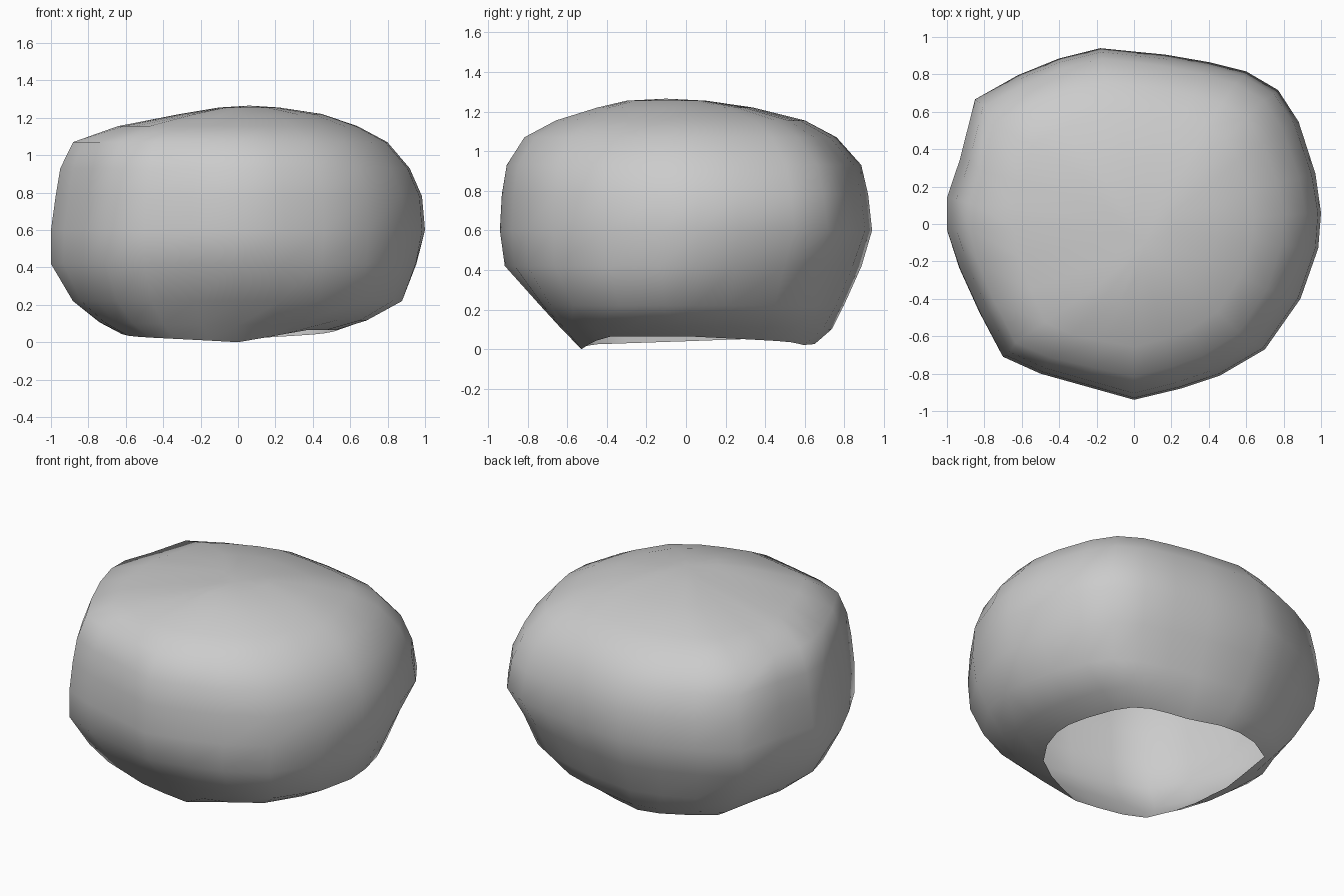
import bpy, bmesh, math

if "Cube" in bpy.data.objects:
    bpy.data.objects.remove(bpy.data.objects["Cube"])

# Plan outline at the widest height, counter-clockwise from +x
OUTLINE = [(1, .06), (.97, .27), (.88, .55), (.77, .72), (.60, .82), (.40, .87),
           (.17, .91), (-.18, .945), (-.40, .89), (-.62, .80), (-.85, .67),
           (-.93, .35), (-1, .14), (-1, -.03), (-.93, -.24), (-.82, -.48),
           (-.70, -.71), (-.50, -.80), (-.25, -.87), (0, -.94), (.25, -.88),
           (.46, -.81), (.70, -.67), (.89, -.40), (.985, -.13)]

# Height; left, right, front, back extents; fullness of the corners
# back right, back left, front left, front right
LEVELS = [(.00, .60, .53, .53, .62, (-.02, .13, .12, .00)),
          (.09, .73, .68, .62, .72, (-.02, .06, .10, .10)),
          (.22, .88, .87, .74, .80, (-.04, -.01, .05, .09)),
          (.42, 1.0, .96, .92, .89, (-.05, -.01, .01, .02)),
          (.60, 1.0, 1.0, .945, .94, (0, 0, 0, 0)),
          (.78, .975, .985, .935, .92, (-.01, 0, 0, 0)),
          (.93, .95, .92, .91, .885, (-.02, 0, 0, 0)),
          (1.07, .88, .80, .82, .76, (-.02, 0, .03, 0)),
          (1.155, .64, .64, .66, .60, (-.01, 0, .06, 0)),
          (1.22, .31, .45, .45, .34, (-.01, 0, .05, 0)),
          (1.255, .10, .22, .30, .10, (0, 0, 0, 0))]

# Lift of the open lower rim every 45 degrees from +x
RIM_LIFT = [.065, .04, .015, .06, .04, .025, 0, .065]


def rim_lift(a):
    t = (a / (math.pi / 4)) % 8
    i = int(t) % 8
    f = t - int(t)
    return RIM_LIFT[i] * (1 - f) + RIM_LIFT[(i + 1) % 8] * f


bm = bmesh.new()
rings = []
for i, (z, left, right, front, back, corners) in enumerate(LEVELS):
    ring = []
    for ox, oy in OUTLINE:
        a = math.atan2(oy, ox) % (2 * math.pi)
        x = ox * (right if ox > 0 else left)
        y = oy / .945 * (back if oy > 0 else front)
        quadrant = int(a / (math.pi / 2)) % 4
        s = 1 + corners[quadrant] * abs(math.sin(2 * a))
        lift = rim_lift(a) * (1, .4)[i] if i < 2 else 0
        ring.append(bm.verts.new((x * s, y * s, z + lift)))
    rings.append(ring)

# Side wall, open underneath
n = len(OUTLINE)
for lo, hi in zip(rings, rings[1:]):
    for j in range(n):
        k = (j + 1) % n
        bm.faces.new((lo[j], lo[k], hi[k], hi[j]))

# Low crown
apex = bm.verts.new((.06, -.10, 1.265))
for j in range(n):
    bm.faces.new((rings[-1][j], rings[-1][(j + 1) % n], apex))

for f in bm.faces:
    f.smooth = True
mesh = bpy.data.meshes.new("boulder")
bm.to_mesh(mesh)
bm.free()
boulder = bpy.data.objects.new("boulder", mesh)
bpy.context.collection.objects.link(boulder)
